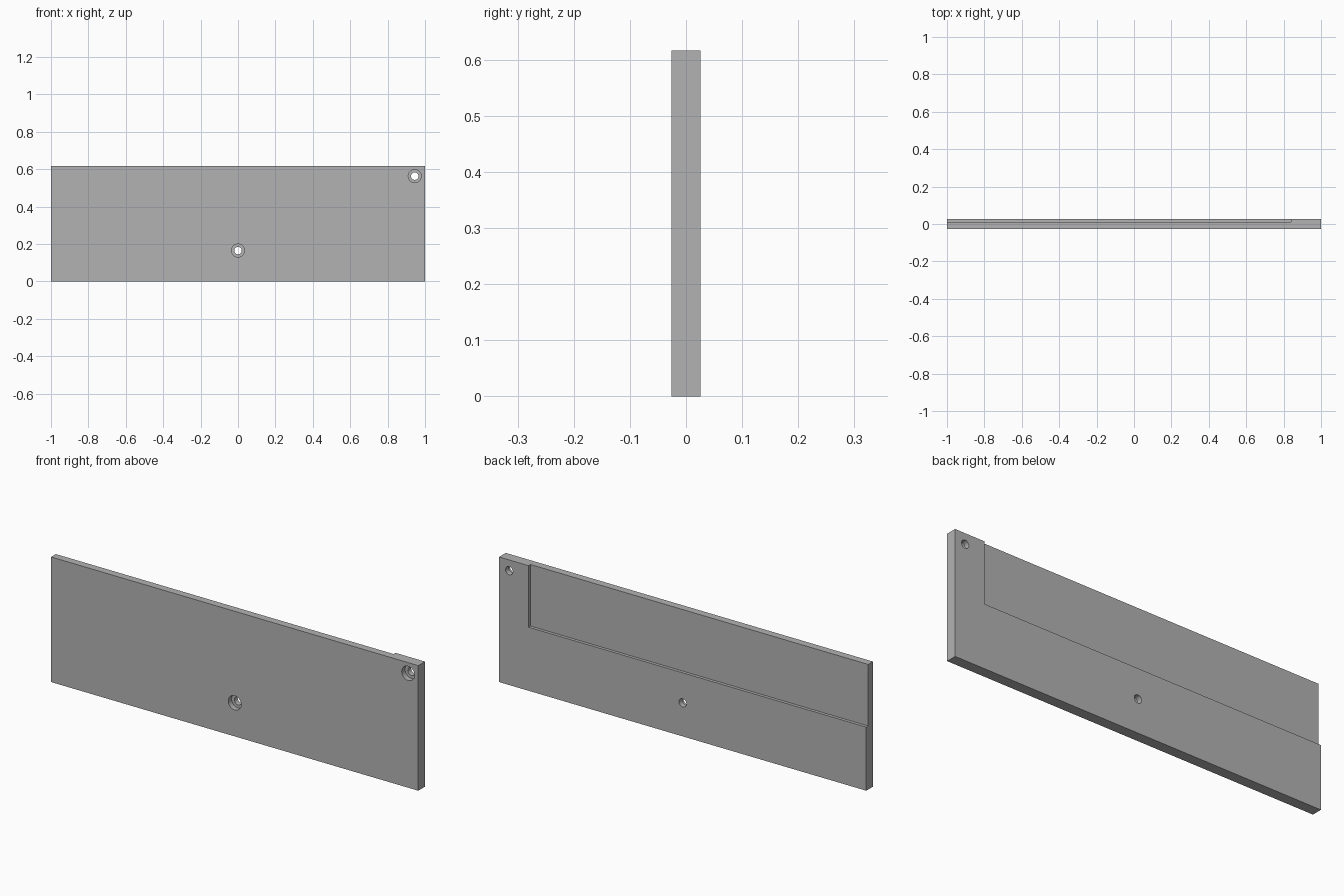
import bpy
from math import radians
from mathutils import Matrix
import bmesh

cube = bpy.data.objects.get("Cube")
if cube:
    bpy.data.objects.remove(cube, do_unlink=True)

LENGTH, THICK, HEIGHT = 2.0, 0.052, 0.616
FRONT, BACK = -THICK / 2, THICK / 2
HOLES = {"corner": (0.945, 0.563), "middle": (0.0, 0.165)}

grey = bpy.data.materials.new("plain grey")
grey.use_nodes = True
colour = (0.45, 0.45, 0.45, 1)
grey.diffuse_color = colour
grey.node_tree.nodes["Principled BSDF"].inputs["Base Color"].default_value = colour


def finish(name, bm):
    mesh = bpy.data.meshes.new(name)
    bm.to_mesh(mesh)
    bm.free()
    mesh.materials.append(grey)
    obj = bpy.data.objects.new(name, mesh)
    bpy.context.collection.objects.link(obj)
    return obj


def box(name, low, high):
    bm = bmesh.new()
    size = [b - a for a, b in zip(low, high)]
    centre = [(a + b) / 2 for a, b in zip(low, high)]
    bmesh.ops.create_cube(bm, size=1, matrix=Matrix.Translation(centre) @ Matrix.Diagonal((*size, 1)))
    return finish(name, bm)


def drill(name, x, z, radius, y0, y1):
    bm = bmesh.new()
    place = Matrix.Translation((x, (y0 + y1) / 2, z)) @ Matrix.Rotation(radians(90), 4, "X")
    bmesh.ops.create_cone(bm, cap_ends=True, segments=32, radius1=radius, radius2=radius,
                          depth=y1 - y0, matrix=place)
    return finish(name, bm)


# Main plate
plate = box("mounting_plate", (-LENGTH / 2, FRONT, 0), (LENGTH / 2, BACK, HEIGHT))

# Rebate along the upper back, open at the top and at the right end
cutters = [box("rebate_cutter", (-1.1, 0.011, 0.313), (0.84, 0.1, 0.7))]

# Screw holes, counterbored from the front
for name, (x, z) in HOLES.items():
    cutters.append(drill(name + "_hole_cutter", x, z, 0.02, -0.1, 0.1))
    cutters.append(drill(name + "_counterbore_cutter", x, z, 0.035, -0.1, 0.0))

for cutter in cutters:
    cut = plate.modifiers.new(cutter.name, "BOOLEAN")
    cut.operation = "DIFFERENCE"
    cut.solver = "EXACT"
    cut.object = cutter

# Apply the cuts and discard the cutters
bpy.context.view_layer.objects.active = plate
plate.select_set(True)
for cut in list(plate.modifiers):
    bpy.ops.object.modifier_apply(modifier=cut.name)
for cutter in cutters:
    bpy.data.objects.remove(cutter, do_unlink=True)
bpy.ops.object.shade_smooth_by_angle(angle=radians(30))
